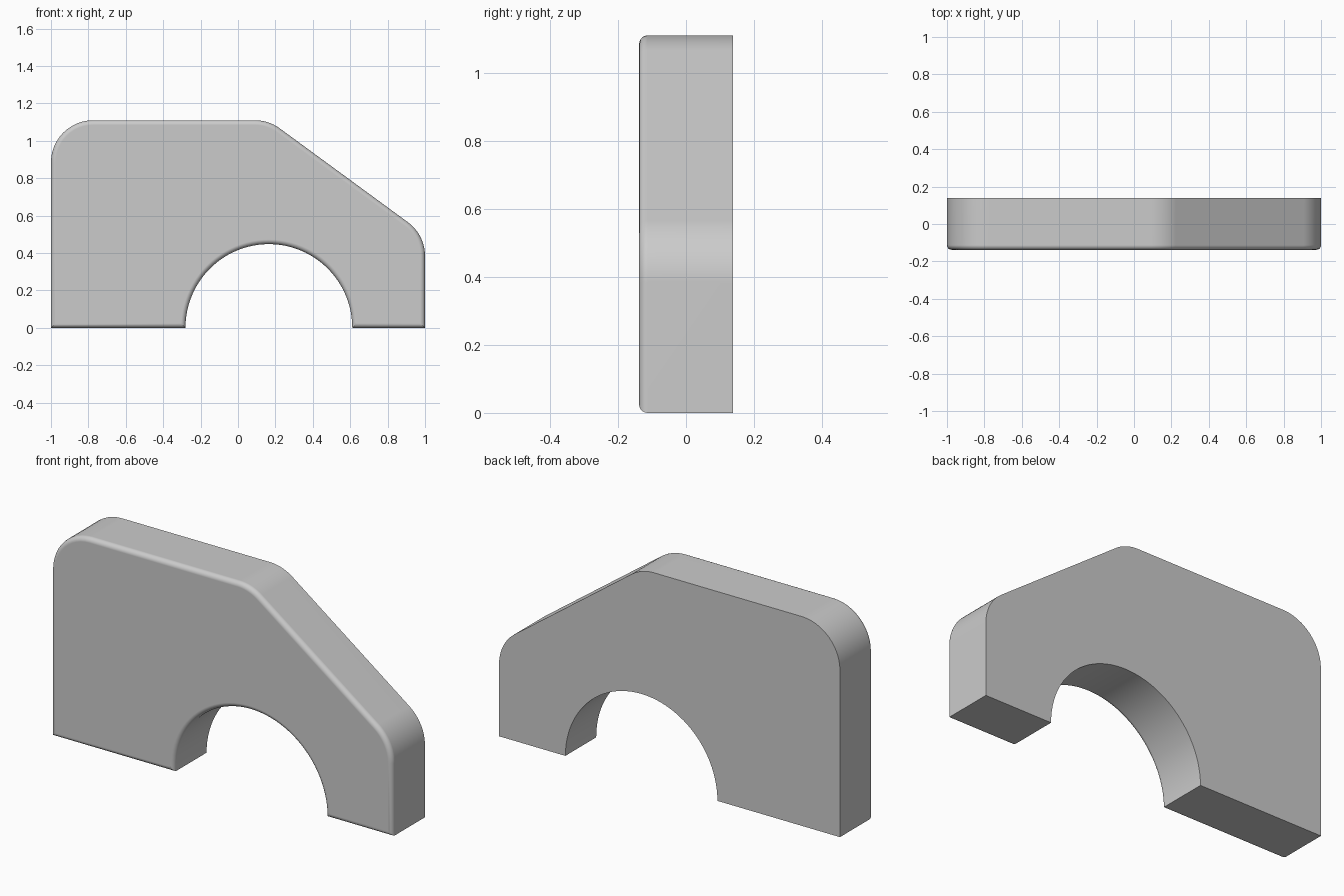
import bpy, bmesh, math
from mathutils import Vector

if "Cube" in bpy.data.objects:
    bpy.data.objects.remove(bpy.data.objects["Cube"])

HALF_DEPTH = 0.138
EDGE = 0.025


def fillet(prev, corner, nxt, r, n=12):
    """Points of an arc of radius r rounding a profile corner."""
    p, c, q = Vector(prev), Vector(corner), Vector(nxt)
    u, v = (p - c).normalized(), (q - c).normalized()
    half = u.angle(v) / 2
    mid = c + (u + v).normalized() * (r / math.sin(half))
    t = r / math.tan(half)
    a, b = c + u * t - mid, c + v * t - mid
    total = a.angle(b)
    return [mid + (a * math.sin((1 - i / n) * total) + b * math.sin(i / n * total))
            / math.sin(total) for i in range(n + 1)]


# Outer outline: rounded top corners and sloping shoulder
corners = [(-1, 0), (-1, 1.11), (0.164, 1.11), (1, 0.498), (1, 0)]
outline = [Vector(corners[0])]
for i in range(1, 4):
    outline += fillet(corners[i - 1], corners[i], corners[i + 1], 0.225)
outline.append(Vector(corners[4]))

# Half-round arch cut into the bottom
for i in range(49):
    a = math.pi * i / 48
    outline.append(Vector((0.165 + 0.446 * math.cos(a), 0.448 * math.sin(a))))

# Extrude the profile from back to front
bm = bmesh.new()
back = bm.faces.new([bm.verts.new((p.x, HALF_DEPTH, p.y)) for p in outline])
ext = bmesh.ops.extrude_face_region(bm, geom=[back], use_keep_orig=True)
bmesh.ops.translate(bm, vec=(0, -2 * HALF_DEPTH, 0),
                    verts=[g for g in ext["geom"] if isinstance(g, bmesh.types.BMVert)])
bmesh.ops.recalc_face_normals(bm, faces=bm.faces)

# Round over the front rim only; the back rim stays sharp
rim = [e for e in bm.edges if all(v.co.y < 0 for v in e.verts)]
bmesh.ops.bevel(bm, geom=rim, offset=EDGE, segments=5, profile=0.5, affect='EDGES')
bmesh.ops.recalc_face_normals(bm, faces=bm.faces)

mesh = bpy.data.meshes.new("arched_block")
bm.to_mesh(mesh)
bm.free()
block = bpy.data.objects.new("arched_block", mesh)
bpy.context.collection.objects.link(block)
bpy.context.view_layer.objects.active = block
block.select_set(True)
bpy.ops.object.shade_smooth_by_angle(angle=math.radians(30))

# Keep the large faces flat in shading
wn = block.modifiers.new("flat_faces", 'WEIGHTED_NORMAL')
wn.keep_sharp = True
